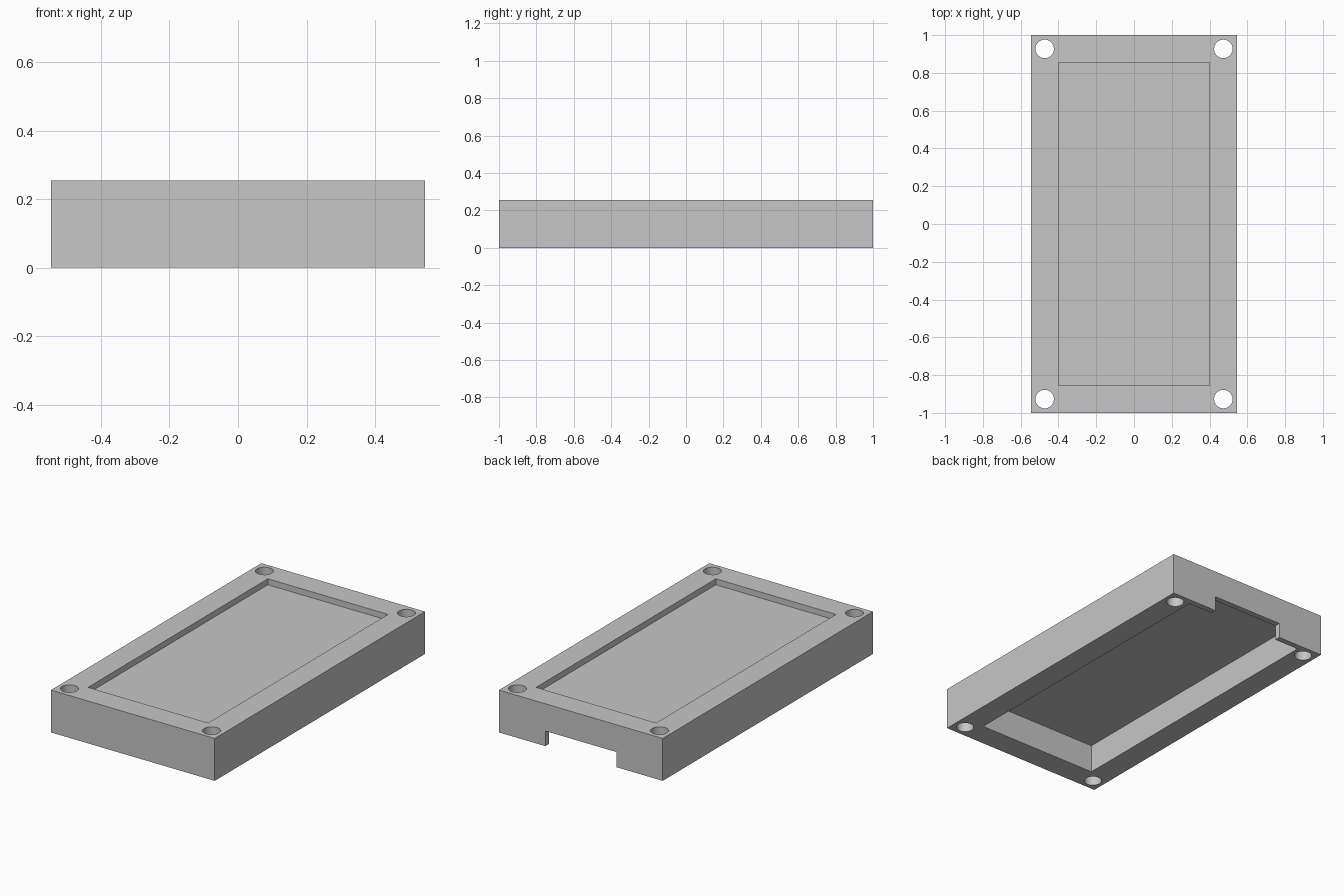
import bpy

cube = bpy.data.objects.get("Cube")
if cube:
    bpy.data.objects.remove(cube, do_unlink=True)

WIDTH, LENGTH, HEIGHT = 1.09, 2.0, 0.255

grey = bpy.data.materials.new("light_grey")
grey.use_nodes = True
colour = (0.57, 0.57, 0.57, 1)
grey.diffuse_color = colour
grey.node_tree.nodes["Principled BSDF"].inputs["Base Color"].default_value = colour


def box(name, x, y, z):
    """Box spanning the given (min, max) ranges."""
    spans = (x, y, z)
    bpy.ops.mesh.primitive_cube_add(size=1, location=[(a + b) / 2 for a, b in spans])
    obj = bpy.context.object
    obj.name = name
    obj.scale = [b - a for a, b in spans]
    bpy.ops.object.transform_apply(location=True, rotation=False, scale=True)
    obj.data.materials.append(grey)
    return obj


def cut(target, cutter):
    """Subtract the cutter from the target and discard it."""
    cutter.hide_render = True
    mod = target.modifiers.new(cutter.name, 'BOOLEAN')
    mod.operation = 'DIFFERENCE'
    mod.solver = 'EXACT'
    mod.object = cutter
    bpy.ops.object.select_all(action='DESELECT')
    bpy.context.view_layer.objects.active = target
    target.select_set(True)
    bpy.ops.object.modifier_apply(modifier=mod.name)
    bpy.data.objects.remove(cutter, do_unlink=True)


# Rectangular cover body
cover = box("cover", (-WIDTH / 2, WIDTH / 2), (-LENGTH / 2, LENGTH / 2), (0, HEIGHT))

# Shallow recess in the top
cut(cover, box("top_recess", (-0.4, 0.4), (-0.855, 0.855), (HEIGHT - 0.036, HEIGHT + 0.1)))

# Deep pocket underneath, leaving a thin wall at the back
cut(cover, box("bottom_pocket", (-0.4, 0.4), (-0.853, 0.965), (-0.1, 0.17)))

# Notch through the thin back wall
cut(cover, box("back_notch", (-0.237, 0.237), (0.9, 1.1), (-0.1, 0.091)))

# Screw holes in the four corners
for sx in (-1, 1):
    for sy in (-1, 1):
        bpy.ops.mesh.primitive_cylinder_add(
            vertices=48, radius=0.049, depth=1, location=(sx * 0.473, sy * 0.927, 0.1))
        hole = bpy.context.object
        hole.name = "screw_hole"
        hole.data.materials.append(grey)
        cut(cover, hole)

bpy.ops.object.select_all(action='DESELECT')
cover.select_set(True)
bpy.context.view_layer.objects.active = cover
bpy.ops.object.shade_smooth_by_angle()
